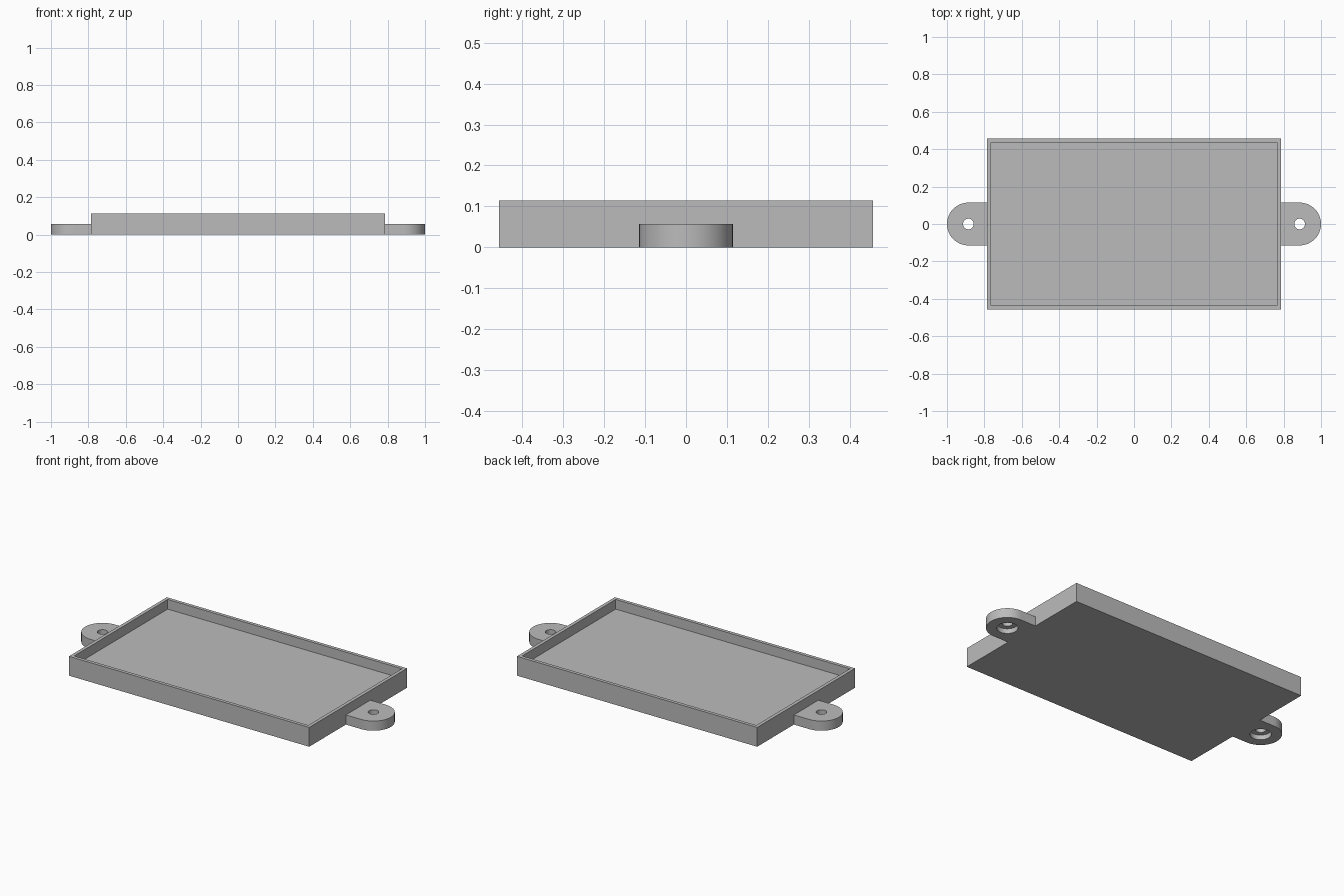
import bpy, bmesh
from math import cos, sin, pi, radians

cube = bpy.data.objects.get("Cube")
if cube:
    bpy.data.objects.remove(cube)

U = 2 / 70                      # one design unit; total length is 70
LENGTH, WIDTH, HEIGHT = 55 * U, 32 * U, 4 * U
WALL, FLOOR = U, 2 * U
TAB_R, TAB_X = 4 * U, 31 * U
HOLE_R, BORE_R, BORE_DEPTH = U, 2 * U, U
SEGMENTS = 64

grey = bpy.data.materials.new("plain grey")
grey.use_nodes = True
grey.diffuse_color = (0.5, 0.5, 0.5, 1)
grey.node_tree.nodes["Principled BSDF"].inputs["Base Color"].default_value = grey.diffuse_color


def finish(bm, name):
    bmesh.ops.recalc_face_normals(bm, faces=bm.faces)
    mesh = bpy.data.meshes.new(name)
    bm.to_mesh(mesh)
    bm.free()
    mesh.materials.append(grey)
    obj = bpy.data.objects.new(name, mesh)
    bpy.context.collection.objects.link(obj)
    return obj


# Tray: a box whose top is inset for the rim and then sunk to the floor
bm = bmesh.new()
bmesh.ops.create_cube(bm, size=1)
for v in bm.verts:
    v.co = (v.co.x * LENGTH, v.co.y * WIDTH, (v.co.z + 0.5) * HEIGHT)
top = max(bm.faces, key=lambda f: f.calc_center_median().z)
bmesh.ops.inset_region(bm, faces=[top], thickness=WALL)
pocket = bmesh.ops.extrude_face_region(bm, geom=[top])
bmesh.ops.delete(bm, geom=[top], context="FACES_ONLY")
for v in pocket["geom"]:
    if isinstance(v, bmesh.types.BMVert):
        v.co.z = FLOOR
finish(bm, "tray")


# Mounting tabs: round outer end, square root, screw hole with a wider bore below
def circle(radius):
    return [(radius * cos(2 * pi * i / SEGMENTS), radius * sin(2 * pi * i / SEGMENTS))
            for i in range(SEGMENTS)]


def outline():
    points = []
    for x, y in circle(TAB_R):
        k = 1 if x > -1e-6 else TAB_R / max(abs(x), abs(y))
        points.append((x * k, y * k))
    return points


def tab(name, side):
    bm = bmesh.new()
    loops = [(outline(), 0), (outline(), FLOOR),
             (circle(HOLE_R), FLOOR), (circle(HOLE_R), BORE_DEPTH),
             (circle(BORE_R), BORE_DEPTH), (circle(BORE_R), 0)]
    rings = [[bm.verts.new((side * (TAB_X + x), y, z)) for x, y in pts]
             for pts, z in loops]
    for a, b in zip(rings, rings[1:] + rings[:1]):
        for i in range(SEGMENTS):
            j = (i + 1) % SEGMENTS
            bm.faces.new((a[i], a[j], b[j], b[i]))
    obj = finish(bm, name)
    bpy.ops.object.select_all(action="DESELECT")
    obj.select_set(True)
    bpy.context.view_layer.objects.active = obj
    bpy.ops.object.shade_smooth_by_angle(angle=radians(30))


tab("left_mounting_tab", 1)
tab("right_mounting_tab", -1)
